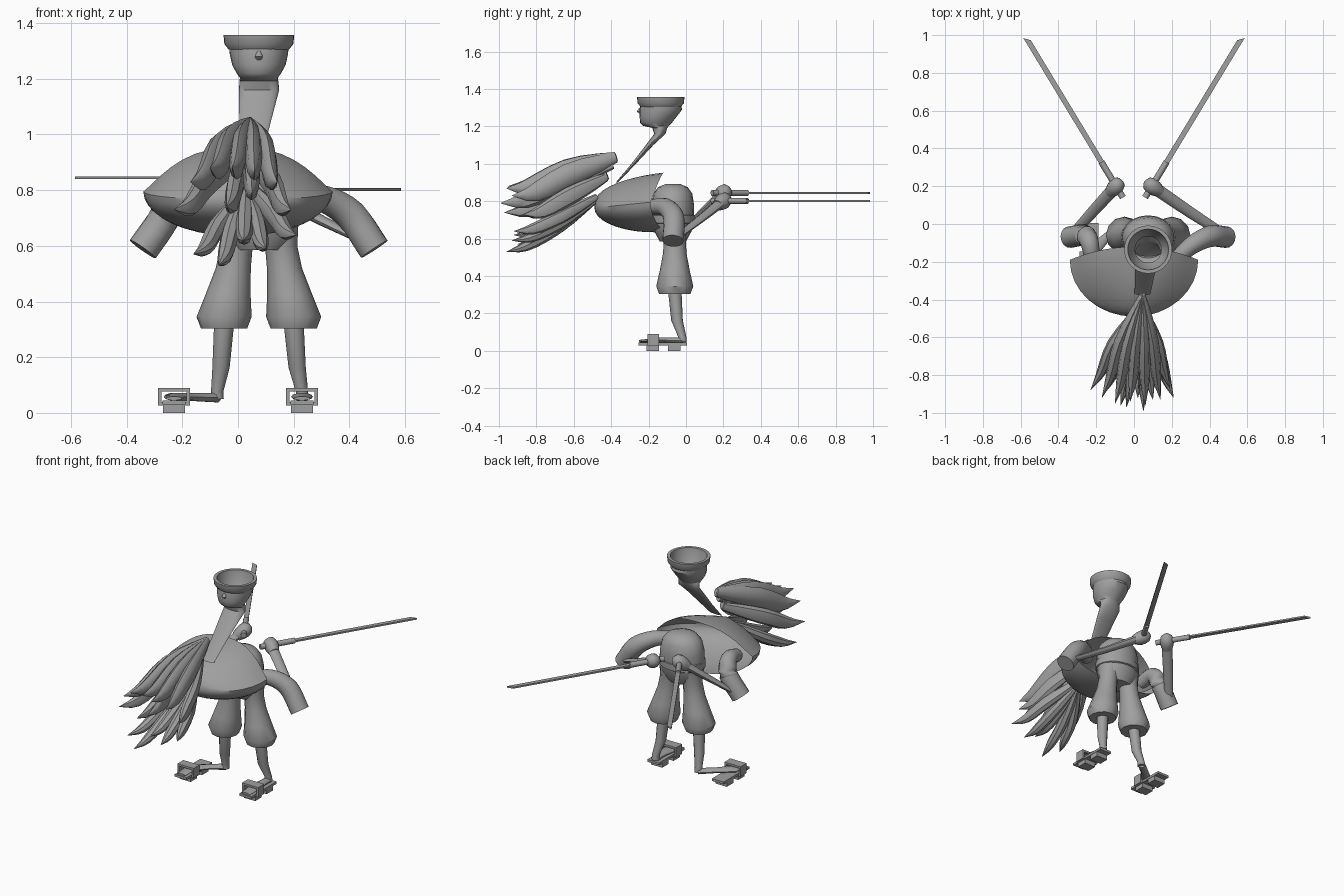
import bpy, bmesh, math
from mathutils import Vector

if "Cube" in bpy.data.objects:
    bpy.data.objects.remove(bpy.data.objects["Cube"])

grey = bpy.data.materials.new("plain_grey")
grey.use_nodes = True
grey.diffuse_color = (0.35, 0.35, 0.35, 1)
grey.node_tree.nodes["Principled BSDF"].inputs["Base Color"].default_value = grey.diffuse_color


def finish(name, bm, angle=40):
    bmesh.ops.recalc_face_normals(bm, faces=bm.faces)
    mesh = bpy.data.meshes.new(name)
    bm.to_mesh(mesh)
    bm.free()
    mesh.materials.append(grey)
    ob = bpy.data.objects.new(name, mesh)
    bpy.context.collection.objects.link(ob)
    bpy.ops.object.select_all(action="DESELECT")
    ob.select_set(True)
    bpy.context.view_layer.objects.active = ob
    bpy.ops.object.shade_smooth_by_angle(angle=math.radians(angle))


def loft(name, centres, radii, sides=16, level=False, cap=True):
    """Join elliptical rings; level rings stay flat, others follow the path."""
    bm = bmesh.new()
    pts = [Vector(c) for c in centres]
    rings = []
    for i, (p, r) in enumerate(zip(pts, radii)):
        a, b = r if isinstance(r, tuple) else (r, r)
        if level:
            u, v = Vector((1, 0, 0)), Vector((0, 1, 0))
        else:
            t = (pts[min(i + 1, len(pts) - 1)] - pts[max(i - 1, 0)]).normalized()
            ref = Vector((0, 0, 1)) if abs(t.z) < 0.9 else Vector((0, 1, 0))
            u = t.cross(ref).normalized()
            v = u.cross(t)
        rings.append([bm.verts.new(p + u * a * math.cos(k * math.tau / sides)
                                   + v * b * math.sin(k * math.tau / sides)) for k in range(sides)])
    for lo, hi in zip(rings, rings[1:]):
        for k in range(sides):
            n = (k + 1) % sides
            bm.faces.new((lo[k], lo[n], hi[n], hi[k]))
    if cap:
        bm.faces.new(rings[0])
        bm.faces.new(rings[-1])
    finish(name, bm)


def smooth_path(points, steps=4):
    """Catmull-Rom samples through the points."""
    p = [Vector(q) for q in points]
    p = [p[0] * 2 - p[1]] + p + [p[-1] * 2 - p[-2]]
    out = []
    for a, b, c, d in zip(p, p[1:], p[2:], p[3:]):
        for s in range(steps):
            t = s / steps
            out.append(0.5 * (2 * b + (c - a) * t + (2 * a - 5 * b + 4 * c - d) * t * t
                              + (3 * b - a - 3 * c + d) * t ** 3))
    return out + [p[-2]]


def boxes(name, specs):
    """One object of boxes, each given by its low and high corner."""
    bm = bmesh.new()
    for lo, hi in specs:
        lo, hi = Vector(lo), Vector(hi)
        for v in bmesh.ops.create_cube(bm, size=1)["verts"]:
            v.co = (lo + hi) / 2 + v.co * (hi - lo)
    finish(name, bm, 20)


HX = 0.075  # centre line of head and hips

# Head with stretched neck, open on top
loft("head_and_neck",
     [(HX, -0.135, 1.32), (HX, -0.135, 1.29), (HX, -0.15, 1.25), (HX, -0.16, 1.22), (HX, -0.16, 1.203),
      (HX, -0.14, 1.192), (0.076, -0.14, 1.16), (0.068, -0.195, 1.10), (0.056, -0.28, 1.0), (0.045, -0.37, 0.9)],
     [0.107, (0.105, 0.114), (0.096, 0.098), (0.08, 0.085), (0.068, 0.068),
      (0.07, 0.04), (0.072, 0.03), (0.064, 0.02), (0.05, 0.012), (0.042, 0.006)], 24, True, False)
loft("nose", [(HX, -0.243, 1.30), (HX, -0.25, 1.28), (HX, -0.243, 1.268)],
     [(0.006, 0.006), (0.014, 0.013), (0.01, 0.006)], 8, True)

# Thick hat band, hollow in the middle
loft("head_band", [(HX, -0.135, z) for z in (1.25, 1.3, 1.358, 1.358, 1.325, 1.305)],
     [0.07, 0.098, 0.108, 0.127, 0.124, 0.108], 32, True, False)

# Cape: front half of a shell, sloping shoulders, open at the back
bm = bmesh.new()
bmesh.ops.create_uvsphere(bm, u_segments=32, v_segments=20, radius=1)
bmesh.ops.delete(bm, geom=[v for v in bm.verts if v.co.y > 0.01], context="VERTS")
for v in bm.verts:
    x, y, z = v.co
    rise = z ** (0.7 + 1.4 * abs(x)) if z > 0 else z
    v.co = (x * 0.34, -0.19 + y * 0.3 + 0.07 * z * z, 0.795 + rise * 0.158 + 0.03 * y)
finish("cape", bm)

# Torso and sash
loft("torso", [(HX, -0.07, z) for z in (0.585, 0.64, 0.7, 0.78, 0.84, 0.875, 0.892)],
     [(0.09, 0.07), (0.135, 0.1), (0.14, 0.112), (0.138, 0.113), (0.122, 0.104), (0.09, 0.08), (0.04, 0.04)], 20, True)
loft("sash", [(HX, -0.07, z) for z in (0.68, 0.685, 0.725, 0.73)],
     [(0.138, 0.108), (0.145, 0.116), (0.145, 0.116), (0.136, 0.108)], 20, True)

# Legs, feet and sandals
for side, s in (("left", 1), ("right", -1)):
    def at(dx, z):
        return (HX + s * dx, -0.06, z)
    loft(side + "_trouser_leg",
         [at(0.07, 0.68), at(0.08, 0.6), at(0.092, 0.52), at(0.11, 0.43), at(0.125, 0.345), at(0.125, 0.303)],
         [0.072, 0.058, 0.063, 0.08, 0.099, 0.083], 12, True)
    ankle = Vector((0.23, -0.02, 0.075) if s > 0 else (-0.075, -0.02, 0.075))
    loft(side + "_shin", [at(0.125, 0.32), Vector(at(0.13, 0.2)).lerp(ankle, 0.3), ankle, ankle - Vector((0, 0, 0.025))],
         [0.036, 0.031, 0.022, 0.024], 12, True)
    cx = 0.23 * s
    heel = ankle + Vector((0, 0.005, -0.02))
    loft(side + "_foot", [heel, heel.lerp(Vector((cx, -0.14, 0.058)), 0.5), (cx, -0.15, 0.058), (cx, -0.25, 0.052)],
         [(0.024, 0.018), (0.024, 0.015), (0.04, 0.014), (0.03, 0.007)], 10)
    boxes(side + "_sandal", [
        ((cx - 0.042, -0.255, 0.03), (cx + 0.042, 0.005, 0.045)),
        ((cx - 0.04, -0.21, 0), (cx + 0.04, -0.145, 0.035)),
        ((cx - 0.04, -0.095, 0), (cx + 0.04, -0.03, 0.035)),
        ((cx - 0.058, -0.205, 0.027), (cx + 0.058, -0.145, 0.04)),
        ((cx - 0.058, -0.205, 0.077), (cx + 0.058, -0.145, 0.09)),
        ((cx - 0.058, -0.205, 0.04), (cx - 0.045, -0.145, 0.077)),
        ((cx + 0.045, -0.205, 0.04), (cx + 0.058, -0.145, 0.077))])

# Arms: sleeve, thin forearm, hand and sword
sleeves = {
    "left": [(0.23, -0.18, 0.77), (0.31, -0.11, 0.768), (0.405, -0.065, 0.71), (0.49, -0.07, 0.588)],
    "right": [(-0.22, -0.2, 0.77), (-0.235, -0.1, 0.785), (-0.262, -0.06, 0.705), (-0.342, -0.07, 0.588)]}
for side, s, level in (("left", 1, 0.802), ("right", -1, 0.845)):
    path = smooth_path(sleeves[side], 4)
    loft(side + "_sleeve", path, [0.04 + 0.017 * min(1, i / 8) for i in range(len(path))], 14)
    cuff = Vector(sleeves[side][-1])
    hand = Vector((0.095 * s, 0.2, level))
    aim = (Vector((0.573 * s, 0.99, level)) - hand).normalized()
    tip = hand + aim * 0.925
    reach = (hand - cuff).normalized()
    loft(side + "_forearm", [cuff + Vector((-0.02 * s, 0.02, 0.02)), cuff.lerp(hand, 0.5), hand],
         [(0.025, 0.012), (0.03, 0.018), (0.034, 0.026)], 10)
    loft(side + "_hand", [hand + reach * d for d in (-0.06, -0.03, 0, 0.03, 0.046)],
         [0.03, 0.04, 0.044, 0.036, 0.014], 12)
    loft(side + "_sword_grip", [hand - aim * 0.07, hand + aim * 0.15], [0.017, 0.017], 10)
    across = Vector((aim.y, -aim.x, 0)) * s * 0.014
    bm = bmesh.new()
    start = hand + aim * 0.14
    outline = [start - across, start + across, tip - aim * 0.03 - across, tip + across]
    outline = [outline[0], outline[1], outline[3], outline[2]]
    up = Vector((0, 0, 0.005))
    low, high = [[bm.verts.new(p + o) for p in outline] for o in (-up, up)]
    bm.faces.new(low)
    bm.faces.new(high)
    for k in range(4):
        bm.faces.new((low[k - 1], low[k], high[k], high[k - 1]))
    finish(side + "_sword_blade", bm, 20)

# Hair: broad upper locks over slimmer hooked ones, fanning forward from a sloping root line
tips = [(-0.17, -0.92, 0.83), (-0.1, -0.95, 0.88), (-0.02, -0.94, 0.88), (0.06, -0.96, 0.87),
        (0.14, -0.93, 0.83), (-0.23, -0.88, 0.73), (0.05, -0.99, 0.79), (-0.04, -0.97, 0.74),
        (-0.16, -0.9, 0.57), (-0.07, -0.96, 0.53), (0.02, -0.92, 0.62), (0.1, -0.93, 0.59),
        (0.21, -0.92, 0.64), (0.19, -0.87, 0.73)]
top, bottom = Vector((0.045, -0.375, 1.035)), Vector((0.03, -0.49, 0.8))
for n, tip in enumerate(tips):
    tip = Vector(tip)
    f = min(1, max(0, (0.82 - tip.z) / 0.2))
    root = top.lerp(bottom, f)
    mid = root.lerp(tip, 0.45) + Vector((0.1 * (tip.x - 0.03), 0, -0.03 * f))
    path = smooth_path([root, mid, root.lerp(tip, 0.78) + Vector((0, 0, -0.03)), tip], 3)
    girth = [0.018, 0.028, 0.035, 0.038, 0.037, 0.035, 0.03, 0.021, 0.011, 0.001]
    loft("hair_lock_%02d" % (n + 1), path, [(g * 0.85, g * (1.6 - 0.7 * f)) for g in girth], 8)
